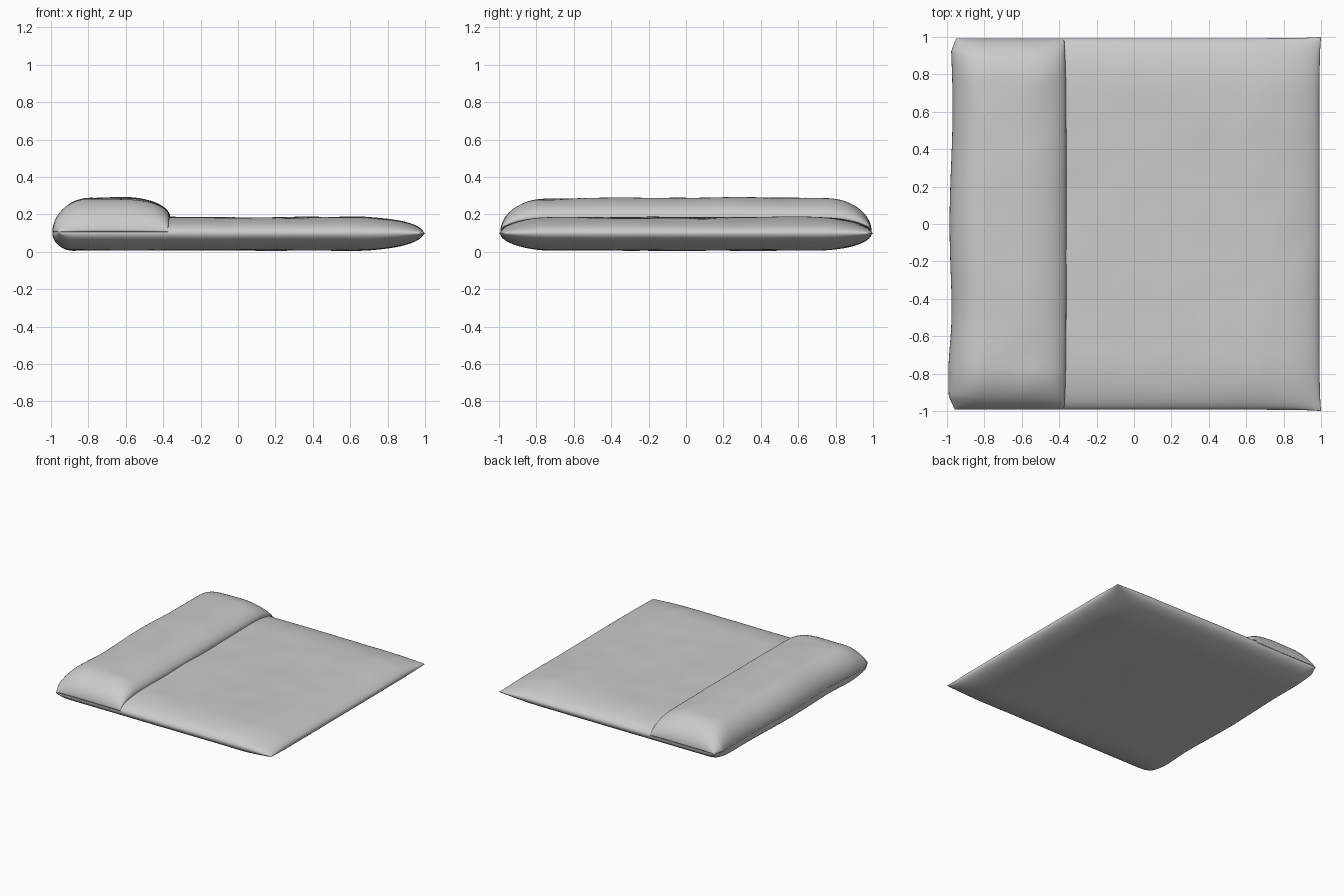
import bpy, bmesh, math
from mathutils import noise, Vector

if "Cube" in bpy.data.objects:
    bpy.data.objects.remove(bpy.data.objects["Cube"])


def roll(d, r):
    """Quarter-ellipse puff: 0 at the seam, 1 once r inside the edge."""
    u = max(0.0, 1.0 - max(d, 0.0) / r)
    return math.sqrt(max(0.0, 1.0 - u * u))


def wrinkle(x, y, seed):
    """Soft cloth unevenness."""
    return (0.007 * noise.noise(Vector((x * 2.6, y * 2.6, seed)))
            + 0.003 * noise.noise(Vector((x * 7, y * 5, seed + 9))))


def fold_edge(y):
    """Slightly wavy outline of the folded left side."""
    return -0.978 - 0.02 * math.exp(-((y + 0.78) / 0.22) ** 2) \
        - 0.008 * math.cos(y * 5) + 0.03 * max(0, abs(y) - 0.93) / 0.07


def spread(i, n):
    """0..1 steps bunched towards both ends."""
    return 0.5 - 0.5 * math.cos(math.pi * i / n)


def cushion(name, nx, ny, outline, surface):
    """Closed puffy shape from an upper and a lower sheet sharing a seam."""
    bm = bmesh.new()
    for upper in (True, False):
        rows = []
        for j in range(ny + 1):
            row = []
            for i in range(nx + 1):
                x, y = outline(spread(i, nx), spread(j, ny))
                row.append(bm.verts.new((x, y, surface(x, y, upper))))
            rows.append(row)
        for a, b in zip(rows, rows[1:]):
            for i in range(nx):
                bm.faces.new((a[i], a[i + 1], b[i + 1], b[i]))
    bmesh.ops.remove_doubles(bm, verts=bm.verts, dist=1e-5)
    bmesh.ops.recalc_face_normals(bm, faces=bm.faces)
    for f in bm.faces:
        f.smooth = True
    me = bpy.data.meshes.new(name)
    bm.to_mesh(me)
    bm.free()
    ob = bpy.data.objects.new(name, me)
    bpy.context.collection.objects.link(ob)
    return ob


# Mattress: edges bow in slightly, leaving pointed right corners
def mat_right(y):
    return 0.992 + 0.008 * abs(y) ** 12


def mat_side(x):
    return 0.993 + 0.007 * max(0, x) ** 12


def mat_outline(u, v):
    y = 2 * v - 1
    x0, x1 = fold_edge(y), mat_right(y)
    x = x0 + (x1 - x0) * u
    return x, y * mat_side(x)


def mat_surface(x, y, upper):
    v = y / mat_side(x)
    puff = roll(mat_right(v) - x, 0.36) * roll(1 - abs(v), 0.3) \
        * roll(x - fold_edge(v), 0.1)
    if upper:
        return 0.1 + puff * (0.084 + wrinkle(x, y, 1))
    return 0.1 - puff * (0.092 + 0.5 * wrinkle(x, y, 4))


cushion("mattress", 90, 90, mat_outline, mat_surface)


# Folded-over headrest: drapes to the seam at the left and both ends
def head_right(y):
    return -0.362 - 0.012 * abs(y) ** 6


def head_outline(u, v):
    y = 2 * v - 1
    x0 = fold_edge(y)
    return x0 + (head_right(y) - x0) * u, y * 0.993


def head_surface(x, y, upper):
    v = y / 0.993
    ends = roll(1 - abs(v), 0.23)
    left = roll(x - fold_edge(v), 0.2)
    right = roll(head_right(v) - x, 0.24)
    mid = 0.105 + 0.08 * ends * left
    if upper:
        z = 0.098 + wrinkle(x, y, 7) + 0.006 * math.cos(y * 2)
        return mid + z * ends * left * right
    return mid - 0.03 * ends * left * roll(head_right(v) - x, 0.06)


cushion("headrest", 50, 90, head_outline, head_surface)
